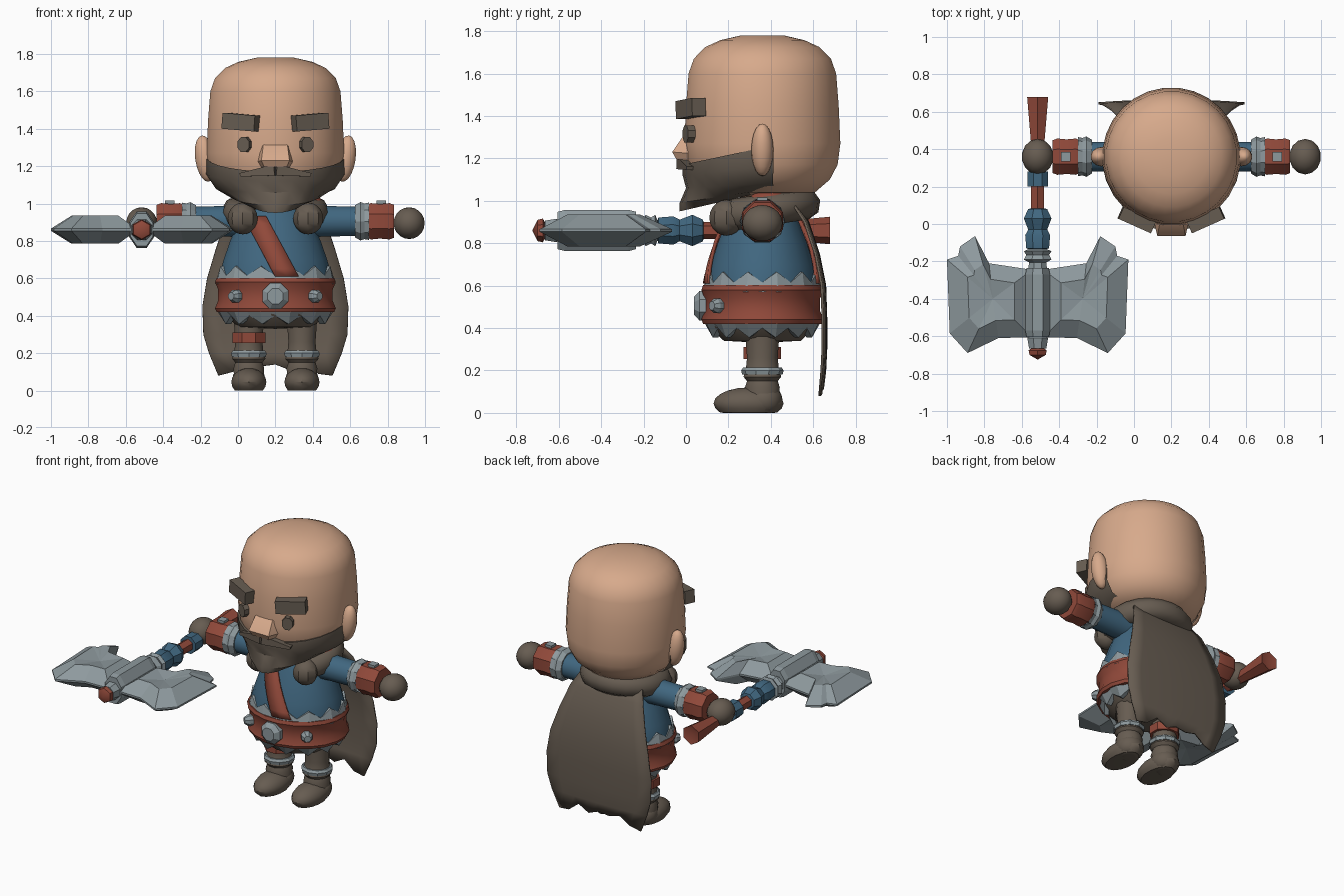
import bpy, bmesh, math
from mathutils import Matrix, Vector, Euler

old = bpy.data.objects.get("Cube")
if old:
    bpy.data.objects.remove(old)


def material(name, rgb):
    m = bpy.data.materials.new(name)
    m.use_nodes = True
    m.diffuse_color = (*rgb, 1)
    m.node_tree.nodes["Principled BSDF"].inputs["Base Color"].default_value = (*rgb, 1)
    return m


SKIN = material("skin", (0.68, 0.40, 0.26))
BROWN = material("dark_brown", (0.135, 0.108, 0.083))
RED = material("red_leather", (0.28, 0.066, 0.042))
BLUE = material("blue_cloth", (0.052, 0.135, 0.215))
STEEL = material("steel", (0.27, 0.32, 0.34))

CX, CY = 0.2, 0.36
ALONG_Y = Euler((-math.pi / 2, 0, 0)).to_matrix().to_4x4()
parts = []


def finish(name, bm, mat):
    bmesh.ops.remove_doubles(bm, verts=bm.verts, dist=0.0005)
    bmesh.ops.recalc_face_normals(bm, faces=bm.faces)
    me = bpy.data.meshes.new(name)
    bm.to_mesh(me)
    bm.free()
    me.materials.append(mat)
    ob = bpy.data.objects.new(name, me)
    bpy.context.collection.objects.link(ob)
    parts.append(ob)
    return ob


def grid(name, rows, mat, closed=False):
    bm = bmesh.new()
    vs = [[bm.verts.new(p) for p in row] for row in rows]
    n = len(rows[0])
    for a, b in zip(vs, vs[1:]):
        for i in range(n if closed else n - 1):
            j = (i + 1) % n
            bm.faces.new((a[i], a[j], b[j], b[i]))
    return finish(name, bm, mat)


def lathe(name, prof, mat, loc, seg=16, sx=1, sy=1, rot=Matrix()):
    """Turn (radius, height) pairs round the local z axis."""
    m = Matrix.Translation(loc) @ rot
    rows = []
    for r, h in prof:
        angles = [math.tau * (i + 0.5) / seg for i in range(seg)]
        rows.append([m @ Vector((r * sx * math.cos(a), r * sy * math.sin(a), h)) for a in angles])
    return grid(name, rows, mat, closed=True)


def ball(name, mat, loc, size, rot=Matrix(), floor=None, seg=14):
    bm = bmesh.new()
    m = Matrix.Translation(loc) @ rot @ Matrix.Diagonal((*size, 1))
    bmesh.ops.create_uvsphere(bm, u_segments=seg, v_segments=10, radius=1, matrix=m)
    if floor is not None:
        for v in bm.verts:
            v.co.z = max(v.co.z, floor)
    return finish(name, bm, mat)


def box(name, mat, loc, size, rot=(0, 0, 0)):
    bm = bmesh.new()
    m = Matrix.Translation(loc) @ Euler(rot).to_matrix().to_4x4() @ Matrix.Diagonal((*size, 1))
    bmesh.ops.create_cube(bm, size=1, matrix=m)
    return finish(name, bm, mat)


def solidify(ob, t):
    mod = ob.modifiers.new("thickness", "SOLIDIFY")
    mod.thickness, mod.offset = t, 0


# Head, ears and face
lathe("head", [(0, 1.78), (0.1, 1.78), (0.2, 1.757), (0.27, 1.725), (0.325, 1.67), (0.35, 1.6),
               (0.362, 1.45), (0.37, 1.27), (0.357, 1.17), (0.32, 1.1), (0.25, 1.04), (0, 1.0)],
      SKIN, (CX, CY, 0), 28)
for s, side in ((1, "left"), (-1, "right")):
    ball(side + "_ear", SKIN, (CX + s * 0.375, CY, 1.24), (0.055, 0.052, 0.125),
         Euler((0, s * 0.15, 0)).to_matrix().to_4x4())
    box(side + "_eyebrow", BROWN, (CX + s * 0.185, 0.022, 1.435), (0.19, 0.07, 0.085), (0, -s * 0.08, s * 0.42))
    lathe(side + "_eye", [(0, -0.03), (0.038, -0.03), (0.038, 0.03), (0, 0.03)], BROWN,
          (CX + s * 0.16, 0.025, 1.315), 8, 0.95, 1.15, Matrix.Rotation(s * 0.4, 4, "Z") @ ALONG_Y)
    # Moustache half, tapering outward
    mo = box(side + "_moustache", BROWN, (CX + s * 0.09, 0.012, 1.17), (0.19, 0.07, 0.06), (0, s * 0.1, s * 0.25))
    for v in mo.data.vertices:
        if s * (v.co.x - CX) > 0.1:
            v.co.z = 1.15 + (v.co.z - 1.15) * 0.3

# Wedge nose: narrow bridge, wide tip
nose = [[(-.05, .03, 1.33), (.05, .03, 1.33)], [(-.065, -.01, 1.31), (.065, -.01, 1.31)],
        [(-.075, -.065, 1.23), (.075, -.065, 1.23)], [(-.06, -.045, 1.195), (.06, -.045, 1.195)]]
grid("nose", [[(CX + r[0][0] * 1.4, .06, r[0][2] - .01), (CX + r[0][0], r[0][1], r[0][2]),
               (CX + r[1][0], r[1][1], r[1][2]), (CX + r[1][0] * 1.4, .06, r[1][2] - .01)]
              for r in nose], SKIN)

# Beard shell from ear to ear, jutting at the chin
beard = []
for sx, sy, z, rise in ((0.345, 0.34, 1.17, 0.06), (0.372, 0.376, 1.17, 0.08), (0.372, 0.376, 1.12, 0.04),
                        (0.32, 0.36, 1.06, 0.02), (0.25, 0.39, 0.99, 0.06), (0.17, 0.39, 0.95, 0.09),
                        (0.1, 0.2, 1.0, 0.04)):
    row = []
    for i in range(15):
        a = math.radians(-98 + 14 * i)
        row.append((CX + sx * math.sin(a), CY - sy * math.cos(a), z + rise * (1 - math.cos(a))))
    beard.append(row)
grid("beard", beard, BROWN)

# Fur collar, open at the front
curve = bpy.data.curves.new("fur_collar", "CURVE")
curve.dimensions, curve.bevel_depth, curve.bevel_resolution = "3D", 0.075, 2
curve.use_fill_caps = True
spline = curve.splines.new("POLY")
spline.points.add(16)
for i, p in enumerate(spline.points):
    a = math.radians(45 + 270 * i / 16)
    p.co = (CX + 0.215 * math.sin(a), CY - 0.2 * math.cos(a), 0.955 - 0.03 * math.cos(a), 1)
curve.materials.append(BROWN)
bpy.context.collection.objects.link(bpy.data.objects.new("fur_collar", curve))
for s, side in ((1, "left"), (-1, "right")):
    ball(side + "_collar_end", BROWN, (CX + s * 0.175, 0.19, 0.92), (0.08, 0.08, 0.085), seg=8)
ball("shoulder_strap", RED, (0.4, 0.39, 0.975), (0.06, 0.11, 0.075), seg=10)

# Torso, skirt and belt
TORSO = [(0.305, 0.45), (0.302, 0.62), (0.28, 0.7), (0.245, 0.8), (0.2, 0.9), (0.15, 1.0), (0, 1.02)]
lathe("torso", TORSO, BLUE, (CX, CY, 0), 20, 1, 0.87)
lathe("skirt", [(0.3, 0.46), (0.27, 0.4), (0.2, 0.34), (0, 0.33)], BROWN, (CX, CY, 0), 20, 1, 0.92)
lathe("belt", [(0.29, 0.6), (0.318, 0.602), (0.327, 0.58), (0.31, 0.54), (0.31, 0.48), (0.327, 0.44),
               (0.318, 0.42), (0.29, 0.42)], RED, (CX, CY, 0), 20, 1, 0.89)


def zigzag(name, r0, z0, r1, z1, z2, n=24):
    rows = [[], [], []]
    for i in range(n):
        a = math.tau * i / n
        for row, r, z in zip(rows, (r0, r1, r1 - 0.03), (z0, (z1, z2)[i % 2], (z1, z2)[i % 2])):
            row.append((CX + r * math.cos(a), CY + 0.88 * r * math.sin(a), z))
    grid(name, rows, STEEL, closed=True)


zigzag("upper_belt_trim", 0.322, 0.57, 0.304, 0.615, 0.665)
zigzag("lower_belt_trim", 0.32, 0.44, 0.275, 0.4, 0.355)

for name, deg, r in (("buckle", 0, 0.075), ("left_belt_stud", 42, 0.036), ("right_belt_stud", -42, 0.036)):
    a = math.radians(deg)
    lathe(name, [(0, -0.04), (r * 0.6, -0.04), (r, -0.015), (r, 0.03), (0, 0.03)], STEEL,
          (CX + 0.315 * math.sin(a), CY - 0.282 * math.cos(a), 0.505), 8,
          rot=Matrix.Rotation(a, 4, "Z") @ ALONG_Y)


# Diagonal chest strap following the torso surface
def torso_radius(z):
    for (r0, z0), (r1, z1) in zip(TORSO, TORSO[1:]):
        if z0 <= z <= z1:
            return r0 + (r1 - r0) * (z - z0) / (z1 - z0)


for s, name in ((-1, "front_strap"), (1, "back_strap")):
    rows = []
    for i in range(9):
        x, z, row = 0.09 + 0.02125 * i, 0.93 - 0.04 * i, []
        for w in (-0.062, 0, 0.062):
            depth = math.sqrt(max(0, torso_radius(z) ** 2 - (x + w - CX) ** 2))
            row.append((x + w, CY + s * (0.87 * depth + 0.01), z))
        rows.append(row)
    solidify(grid(name, rows, RED), 0.016)

# Arms, cuffs, bracers and hands
for s, side in ((1, "left"), (-1, "right")):
    turn = Matrix.Rotation(s * math.pi / 2, 4, "Y")
    at = (CX, CY, 0.905)
    lathe(side + "_sleeve", [(0, 0.06), (0.095, 0.08), (0.085, 0.25), (0.08, 0.47)], BLUE, at, 12, rot=turn)
    lathe(side + "_cuff", [(0.07, 0.425), (0.09, 0.425), (0.108, 0.455), (0.1, 0.475), (0.105, 0.5)], STEEL, at, 10, rot=turn)
    lathe(side + "_bracer", [(0.07, 0.49), (0.095, 0.49), (0.105, 0.51), (0.1, 0.56), (0.105, 0.61),
                             (0.095, 0.635), (0, 0.635)], RED, at, 8, rot=turn)
    box(side + "_bracer_stud", STEEL, (CX + s * 0.565, CY, 1.0), (0.05, 0.05, 0.03))
    ball(side + "_hand", BROWN, (CX + s * 0.715, CY, 0.895), (0.085, 0.095, 0.085))

# Legs and boots
for s, side in ((1, "left"), (-1, "right")):
    x = CX + s * 0.142
    lathe(side + "_leg", [(0.08, 0.04), (0.085, 0.12), (0.075, 0.15), (0.092, 0.17), (0.08, 0.21),
                          (0.075, 0.26), (0.085, 0.4)], BROWN, (x, CY, 0), 12)
    lathe(side + "_ankle_ring", [(0.075, 0.18), (0.095, 0.18), (0.1, 0.2), (0.09, 0.215), (0.075, 0.215)],
          STEEL, (x, CY, 0), 10)
    ball(side + "_boot", BROWN, (x, 0.295, 0.045), (0.096, 0.165, 0.075), floor=0)
    ball(side + "_heel", BROWN, (x, 0.365, 0.06), (0.09, 0.09, 0.08), floor=0)
lathe("leg_wrap", [(0.07, 0.255), (0.095, 0.255), (0.095, 0.31), (0.07, 0.31)], RED, (CX - 0.142, CY, 0), 8)

# Cape with a ragged hem
hem = [0.0, 0.02, 0.07, 0.05, 0.06, 0.03, 0.07, 0.01, 0.0]
cape = []
for half, y, z in ((0.22, 0.51, 1.0), (0.27, 0.575, 0.9), (0.32, 0.625, 0.75), (0.365, 0.655, 0.6), (0.39, 0.66, 0.45),
                   (0.385, 0.66, 0.3), (0.355, 0.655, 0.2), (0.305, 0.645, 0.08)):
    cape.append([(CX + half * (i / 4 - 1), y - 0.015 * (i / 4 - 1) ** 2, z + (hem[i] if z < 0.1 else 0))
                 for i in range(9)])
solidify(grid("cape", cape, BROWN), 0.012)

# Double-bladed axe lying along y
AX, AZ = -0.515, 0.86
for name, mat, prof, seg, sx, sy in (
        ("axe_handle", RED, [(0, -0.3), (0.04, -0.3), (0.04, 0.42), (0.065, 0.68), (0, 0.665)], 6, 1, 1),
        ("axe_grip_ring", BLUE, [(0.03, 0.2), (0.06, 0.2), (0.06, 0.28), (0.03, 0.28)], 8, 1, 1),
        ("axe_collar", BLUE, [(0.03, 0.085), (0.055, 0.08), (0.08, 0.03), (0.055, -0.03), (0.072, -0.06),
                              (0.066, -0.13), (0.03, -0.14)], 8, 1, 1),
        ("axe_neck", STEEL, [(0.04, -0.13), (0.08, -0.145), (0.066, -0.165), (0.08, -0.19), (0.05, -0.205),
                             (0.055, -0.25)], 8, 1, 1),
        ("axe_sleeve", STEEL, [(0, -0.235), (0.068, -0.235), (0.075, -0.27), (0.075, -0.57), (0.068, -0.605),
                               (0, -0.605)], 8, 0.95, 1.4),
        ("axe_nose", STEEL, [(0.05, -0.6), (0.06, -0.61), (0.05, -0.665), (0, -0.67)], 8, 1, 1),
        ("axe_tip", RED, [(0.03, -0.66), (0.056, -0.675), (0.05, -0.7), (0, -0.725)], 6, 1, 1)):
    lathe(name, prof, mat, (AX, 0, AZ), seg, sx, sy, ALONG_Y)

outline = [(0.03, -0.245), (0.26, -0.21), (0.335, -0.065), (0.415, -0.12), (0.425, -0.17), (0.485, -0.19),
           (0.47, -0.585), (0.375, -0.69), (0.21, -0.61), (0.03, -0.605)]
for s, side in ((1, "left"), (-1, "right")):
    rows = []
    for shrink, h in ((0, 0.055), (0.55, 0.075), (1, 0.006), (1, -0.006), (0.55, -0.075), (0, -0.055)):
        rows.append([(AX + s * (0.24 + (x - 0.24) * shrink), -0.4 + (y + 0.4) * shrink, AZ + h)
                     for x, y in outline])
    grid(side + "_axe_blade", rows, STEEL, closed=True)

# Smooth round forms, keep hard edges
bpy.ops.object.select_all(action="DESELECT")
for ob in parts:
    if ob.data.materials[0] != STEEL:
        ob.select_set(True)
        bpy.context.view_layer.objects.active = ob
bpy.ops.object.shade_smooth_by_angle(angle=math.radians(35))
